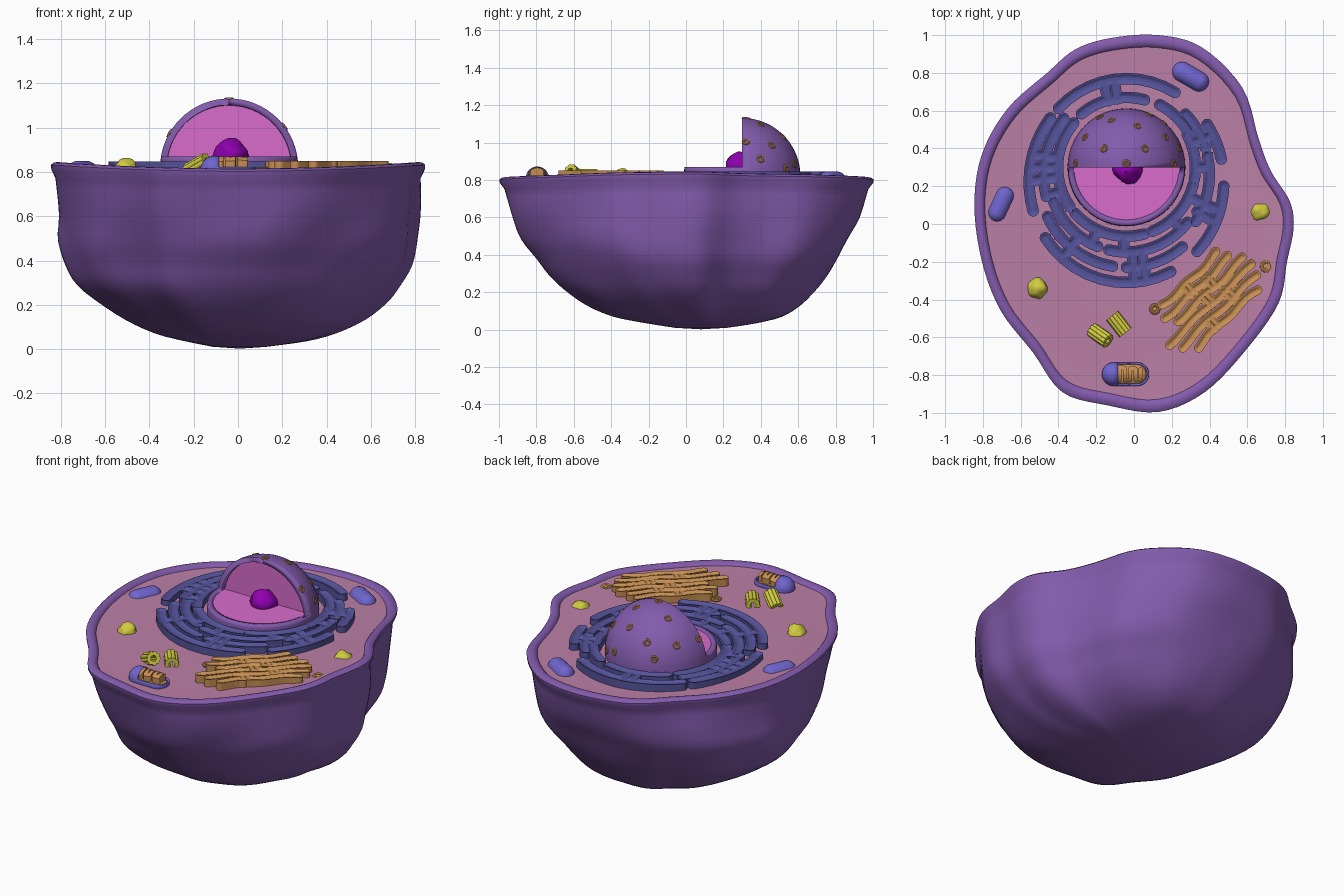
import bpy, bmesh, math
from math import sin, cos, radians, pi
from mathutils import Vector, Matrix, noise

if "Cube" in bpy.data.objects:
    bpy.data.objects.remove(bpy.data.objects["Cube"])


def material(name, rgb):
    m = bpy.data.materials.new(name)
    m.use_nodes = True
    m.diffuse_color = (*rgb, 1)
    bsdf = next(n for n in m.node_tree.nodes if n.type == 'BSDF_PRINCIPLED')
    bsdf.inputs["Base Color"].default_value = (*rgb, 1)
    return m


PURPLE = material("membrane purple", (.23, .105, .42))
ROSE = material("cytoplasm rose", (.50, .215, .385))
NAVY = material("reticulum blue", (.09, .085, .32))
BLUE = material("mitochondrion blue", (.16, .13, .62))
TAN = material("golden tan", (.56, .27, .085))
YELLOW = material("yellow", (.64, .60, .05))
PINK = material("nucleus pink", (.69, .15, .60))
VIOLET = material("nucleolus violet", (.27, .0, .42))
made = []


def finish(name, bm, mat, matrix=None):
    if matrix:
        bm.transform(matrix)
    bmesh.ops.recalc_face_normals(bm, faces=bm.faces)
    me = bpy.data.meshes.new(name)
    bm.to_mesh(me)
    bm.free()
    me.materials.append(mat)
    ob = bpy.data.objects.new(name, me)
    bpy.context.collection.objects.link(ob)
    made.append(ob)
    return ob


def catmull(pts, steps, closed=False):
    pts = [Vector(p) for p in pts]
    n, out = len(pts), []
    for i in range(n if closed else n - 1):
        q = [pts[j % n] if closed else pts[min(max(j, 0), n - 1)] for j in range(i - 1, i + 3)]
        for s in range(steps):
            t = s / steps
            out.append(.5 * (2 * q[1] + (q[2] - q[0]) * t + (2 * q[0] - 5 * q[1] + 4 * q[2] - q[3]) * t * t
                             + (3 * q[1] - q[0] - 3 * q[2] + q[3]) * t ** 3))
    return out if closed else out + [pts[-1]]


# Cell body: one wavy outline lofted through a bowl profile, fuller at the back right
outline = catmull([(.13, 1), (.36, .935), (.575, .72), (.66, .45), (.725, .28), (.825, .12), (.845, -.02), (.81, -.2),
                   (.765, -.42), (.59, -.67), (.375, -.89), (.13, -.995), (-.14, -.96), (-.38, -.89), (-.535, -.68),
                   (-.705, -.46), (-.805, -.2), (-.845, .1), (-.805, .37), (-.67, .61), (-.46, .8), (-.31, .925),
                   (-.12, .985)], 5, True)


def loft(name, levels, mat):
    bm, rings = bmesh.new(), []
    for z, sx, sy, cx, cy in levels:
        ring = []
        for p in outline:
            fade = min(1, max(0, (.76 - z) * 4))
            bulge = .15 * max(0, -p.x) * max(0, p.y)
            k = 1 + fade * (bulge + .04 * noise.noise(Vector((p.x * 2.2, p.y * 2.2, z * 3))))
            x, y = p.x * sx * k + cx, p.y * sy * k + cy
            ring.append(bm.verts.new((x, y, z + .04 * x * x * (max(z, 0) / .8) ** 4)))
        rings.append(ring)
    n = len(outline)
    for a, b in zip(rings, rings[1:]):
        for i in range(n):
            bm.faces.new((a[i], a[(i + 1) % n], b[(i + 1) % n], b[i]))
    z, _, _, cx, cy = levels[-1]
    tip = bm.verts.new((cx, cy, max(0, z - .008)))
    for i in range(n):
        bm.faces.new((rings[-1][i], rings[-1][(i + 1) % n], tip))
    return finish(name, bm, mat)


rim = [(.785, .925), (.802, .935), (.813, .948), (.816, .965), (.813, .985), (.803, 1), (.785, .998)]
bowl = [(.75, .975, .972, 0, 0), (.6, .96, .925, .015, 0), (.48, .95, .865, .02, -.005), (.38, .915, .8, .022, .005),
        (.29, .85, .74, .015, .005), (.21, .755, .67, .03, .015), (.13, .625, .575, .04, .035),
        (.07, .475, .455, .04, .06), (.035, .32, .3, .04, .08), (.01, .14, .14, .01, .08)]
loft("cell_membrane", [(z, s, s, 0, 0) for z, s in rim] + catmull(bowl, 3), PURPLE)
loft("cytoplasm", [(.80, .95, .95, 0, 0), (.798, .85, .85, 0, 0), (.804, .65, .65, 0, 0),
                   (.804, .4, .4, 0, 0), (.804, .15, .15, 0, 0)], ROSE)


# Flat folded organelles: bands merged into one dished plate with raised edges
def plate(name, paths, half, bottom, top, mat, h=.0065, dish=.011):
    segs = [(a, b - a) for p in paths for a, b in zip(p, p[1:])]
    near = {}

    def dist(x, y):
        key = (round(x * 10), round(y * 10))
        if key not in near:
            c = Vector(key) / 10
            near[key] = [(a.x, a.y, d.x, d.y, max(d.length_squared, 1e-9)) for a, d in segs
                         if (a + d / 2 - c).length < .2]
        best = 1
        for ax, ay, dx, dy, l2 in near[key]:
            px, py = x - ax, y - ay
            t = min(1, max(0, (px * dx + py * dy) / l2))
            best = min(best, (px - dx * t) ** 2 + (py - dy * t) ** 2)
        return math.sqrt(best) - half

    xs = [v.x for p in paths for v in p]
    ys = [v.y for p in paths for v in p]
    x0, y0 = min(xs) - half - h, min(ys) - half - h
    bm, grid = bmesh.new(), {}

    def vert(i, j):
        if (i, j) not in grid:
            grid[i, j] = bm.verts.new((x0 + i * h, y0 + j * h, top))
        return grid[i, j]

    for i in range(int((max(xs) + half - x0) / h) + 2):
        for j in range(int((max(ys) + half - y0) / h) + 2):
            if dist(x0 + (i + .5) * h, y0 + (j + .5) * h) < 0:
                bm.faces.new((vert(i, j), vert(i + 1, j), vert(i + 1, j + 1), vert(i, j + 1)))
    border = [e for e in bm.edges if e.is_boundary]
    edge_verts = {v for e in border for v in e.verts}
    for v in edge_verts:
        for _ in range(2):
            x, y, e = v.co.x, v.co.y, .001
            d = dist(x, y)
            g = Vector((dist(x + e, y) - d, dist(x, y + e) - d, 0))
            if g.length > 1e-6:
                v.co -= g.normalized() * max(-h, min(h, d))
    inner = [v for v in bm.verts if v not in edge_verts]
    for _ in range(3):
        bmesh.ops.smooth_vert(bm, verts=inner, factor=.5, use_axis_x=True, use_axis_y=True)
    for v in inner:
        t = min(1, max(0, (-dist(v.co.x, v.co.y) - .005) / .015))
        v.co.z = top - dish * t * t * (3 - 2 * t)
    wall = bmesh.ops.extrude_edge_only(bm, edges=border)["geom"]
    for v in wall:
        if isinstance(v, bmesh.types.BMVert):
            v.co.z = bottom
    return finish(name, bm, mat)


# Endoplasmic reticulum: arcs (lane, start, end) and links (angle, lane, lane)
NUC = Vector((-.04, .3, .82))


def polar(angle, lane):
    a = radians(angle)
    r = .365 + lane * (.145 - .07 * sin(a) + .03 * sin(a) ** 2)
    return Vector((NUC.x + r * cos(a), NUC.y + r * sin(a)))


arcs = [(1, 57, 139), (1, 147, 205), (1, 221, 293), (1, 310, 349), (1, 5, 28), (.05, 75, 130), (.1, 30, 62),
        (.5, 142, 200), (0, 140, 215), (.67, 212, 262), (.67, 270, 305), (.34, 205, 250), (.34, 258, 318),
        (0, 222, 285), (0, 292, 345), (.5, 322, 368), (.5, 14, 42), (0, -10, 28)]
links = [(105, 0, 1), (98, 0, 1), (188, 0, 1), (180, 0, 1), (172, 0, 1), (200, 0, .5), (235, .34, 1), (245, 0, .34),
         (280, .34, 1), (274, .34, 1), (268, 0, .34), (312, 0, .34), (335, 0, 1), (328, .4, 1), (20, 0, 1), (0, 0, .5)]
paths = [[polar(a + (b - a) * i / 10, t) for i in range(11)] for t, a, b in arcs]
paths += [[polar(a, t + (u - t) * i / 4) for i in range(5)] for a, t, u in links]
plate("endoplasmic_reticulum", paths, .030, .78, .847, NAVY)

# Golgi stack: wavy parallel folds joined in the middle
U, V, G = Vector((.72, .69)), Vector((.69, -.72)), Vector((.4, -.4))
folds = [(-.145, -.2, .2), (-.09, -.24, .23), (-.035, -.2, .28), (.02, -.32, .29), (.075, -.28, .27), (.13, -.22, .22)]
paths = []
for k, (v, a, b) in enumerate(folds):
    paths.append([G + U * (a + (b - a) * i / 12) + V * (v + .008 * sin(i * .9 + k * .4) + .25 * (i / 12 - .5) ** 2 * v)
                  for i in range(13)])
for k, (v, _, _) in enumerate(folds[:-1]):
    u = (-.06, .05, -.02, .08, -.09)[k]
    for shift in (0, .03):
        paths.append([G + U * (u + shift) + V * v, G + U * (u + shift) + V * (v + .055)])
plate("golgi_stack", paths, .0245, .78, .85, TAN, .0055)


# Nucleus: shell with the upper front quarter removed
def open_shell(bm, axis, cut, height):
    for co, no in (((cut, cut, 0), axis), ((0, 0, height), (0, 0, 1))):
        bmesh.ops.bisect_plane(bm, geom=bm.verts[:] + bm.edges[:] + bm.faces[:], plane_co=co, plane_no=no)
    gone = [f for f in bm.faces if f.calc_center_median().z > height
            and f.calc_center_median().dot(Vector(axis)) > cut]
    bmesh.ops.delete(bm, geom=gone, context='FACES')


def thicken(ob, depth):
    mod = ob.modifiers.new("thickness", 'SOLIDIFY')
    mod.thickness, mod.offset = depth, -1


def ball(name, loc, r, mat, lump=0):
    bm = bmesh.new()
    bmesh.ops.create_icosphere(bm, subdivisions=3, radius=r)
    for v in bm.verts:
        v.co *= 1 + lump * noise.noise(v.co / r * 1.6 + Vector(loc) * 5)
    return finish(name, bm, mat, Matrix.Translation(loc))


def disc(name, loc, r, mat, turn=Matrix()):
    bm = bmesh.new()
    bmesh.ops.create_cone(bm, cap_ends=True, segments=64, radius1=r, radius2=r, depth=.008)
    return finish(name, bm, mat, Matrix.Translation(loc) @ turn)


bm = bmesh.new()
bmesh.ops.create_uvsphere(bm, u_segments=48, v_segments=32, radius=.312)
open_shell(bm, (0, -1, 0), 0, .05)
thicken(finish("nuclear_envelope", bm, PURPLE, Matrix.Translation(NUC)), .03)
disc("nucleus_floor", NUC + Vector((0, 0, .04)), .283, PINK)
disc("nucleus_wall", NUC + Vector((0, .03, 0)), .282, PINK, Matrix.Rotation(pi / 2, 4, 'X'))
ball("nucleolus", (-.03, .29, .872), .077, VIOLET, .25)


def ring(name, loc, normal, major, minor, mat):
    bpy.ops.mesh.primitive_torus_add(location=loc, rotation=Vector(normal).to_track_quat('Z', 'Y').to_euler(),
                                     major_radius=major, minor_radius=minor, major_segments=16, minor_segments=8)
    ob = bpy.context.object
    ob.name = name
    ob.data.materials.append(mat)
    made.append(ob)


# Nuclear pores: (x, y) offsets on the dome
for x, y in [(-.08, .25), (.22, .26), (-.22, .16), (.06, .22), (-.12, .1), (.21, .16), (.28, .1), (0, .02),
             (-.27, .02), (.25, .02), (.1, .1), (-.14, .265), (.12, .28)]:
    d = Vector((x, y, math.sqrt(max(.002, .312 ** 2 - x * x - y * y))))
    ring("nuclear_pore", NUC + d.normalized() * .31, d, .015, .007, TAN)


# Mitochondria
def capsule(name, loc, r, length, angle, mat, cut=False, flat=1):
    bm = bmesh.new()
    bmesh.ops.create_uvsphere(bm, u_segments=24, v_segments=17, radius=r)
    for v in bm.verts:
        v.co.z += math.copysign(length / 2 - r, v.co.z)
    bm.transform(Matrix.Diagonal((1, 1, flat, 1)) @ Matrix.Rotation(pi / 2, 4, 'Y'))
    if cut:
        open_shell(bm, (1, 0, 0), -.04, .012)
    ob = finish(name, bm, mat, Matrix.Translation(loc) @ Matrix.Rotation(radians(angle), 4, 'Z'))
    if cut:
        thicken(ob, .011)


capsule("mitochondrion_back", (.3, .78, .792), .054, .21, -30, BLUE)
capsule("mitochondrion_right", (-.705, .105, .798), .052, .2, 65, BLUE)
capsule("mitochondrion_front", (-.045, -.795, .81), .063, .25, 0, BLUE, cut=True)
capsule("mitochondrion_filling", (-.045, -.795, .81), .052, .22, 0, TAN, flat=.3)
zigzag = [Vector((-.077 + .028 * (i // 2), -.795 + (.036 if (i + 1) // 2 % 2 else -.036) * (1 - .03 * i)))
          for i in range(10)]
inner_folds = plate("mitochondrion_folds", [zigzag], .0105, .8, .87, TAN, .003, .003)
for v in inner_folds.data.vertices:  # round the folds over to follow the capsule
    if v.co.z > .85:
        v.co.z -= 11 * (v.co.y + .795) ** 2 + 2 * max(0, v.co.x) ** 2

# Lysosomes and vesicles
ball("lysosome_left", (.665, .065, .792), .054, YELLOW, .2)
ball("lysosome_right", (-.51, -.34, .805), .055, YELLOW, .2)
for x, y, r in [(.7, -.225, .035), (.11, -.45, .03)]:
    ball("vesicle", (x, y, .79), r * .9, TAN)
    ring("vesicle_lip", (x, y, .812), (0, 0, 1), r * .68, r * .32, TAN)

# Centrioles: nine tubes around an axis
for loc, turn, tilt in [((-.18, -.59, .825), -35, 65), ((-.08, -.53, .82), -52, 90)]:
    bm = bmesh.new()
    for i in range(9):
        a = i * 2 * pi / 9
        bmesh.ops.create_cone(bm, cap_ends=True, segments=10, radius1=.0125, radius2=.0125, depth=.115,
                              matrix=Matrix.Translation((.028 * cos(a), .028 * sin(a), 0)))
    finish("centriole", bm, YELLOW, Matrix.Translation(loc) @ Matrix.Rotation(radians(turn), 4, 'Z')
           @ Matrix.Rotation(radians(tilt), 4, 'Y'))

bpy.ops.object.select_all(action='DESELECT')
for ob in made:
    ob.select_set(True)
bpy.context.view_layer.objects.active = made[0]
bpy.ops.object.shade_smooth_by_angle(angle=radians(40))
